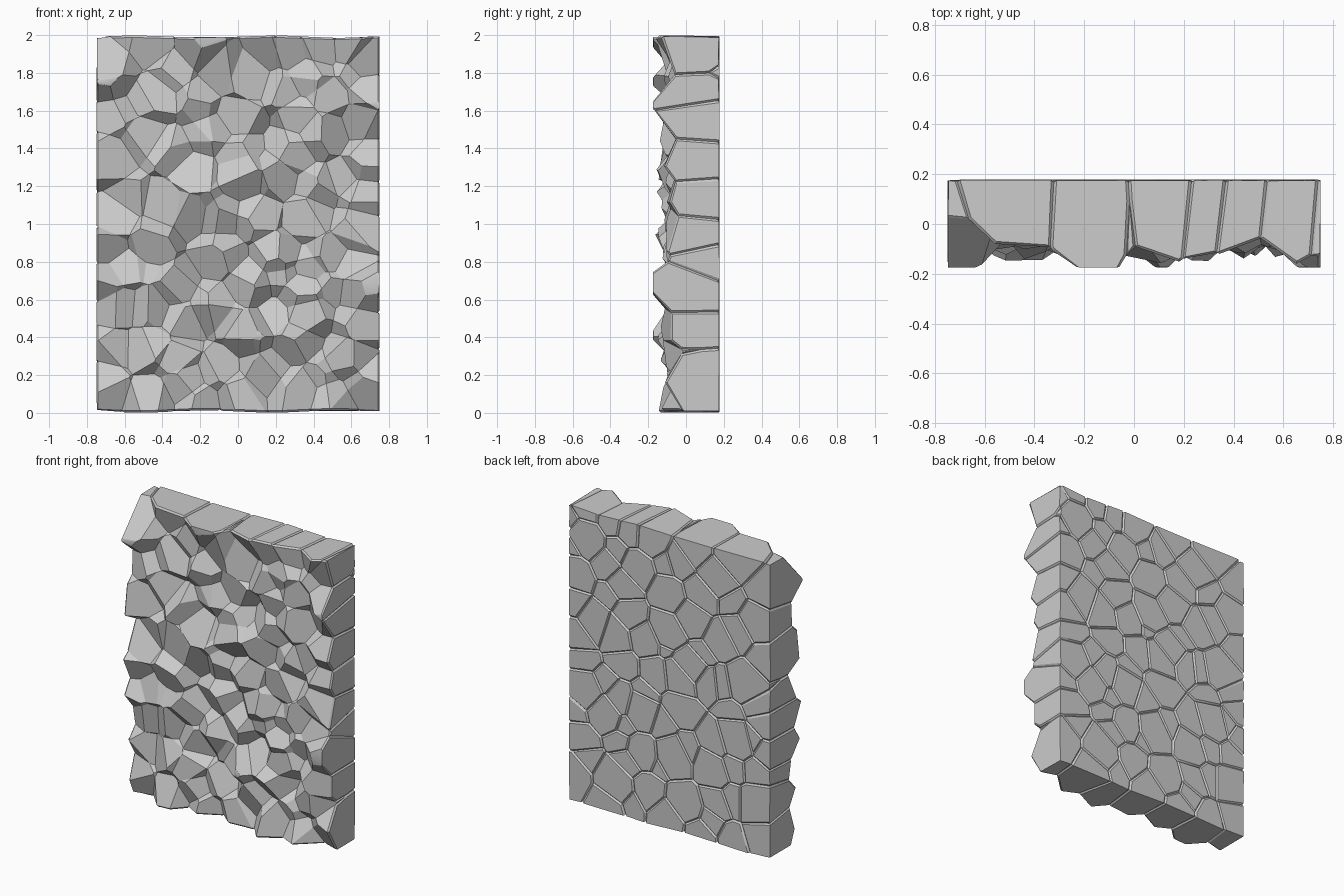
import bpy, bmesh, random
from math import atan2, radians, sin
from mathutils import Vector, Matrix

if "Cube" in bpy.data.objects:
    bpy.data.objects.remove(bpy.data.objects["Cube"])

random.seed(11)
LO = Vector((-0.74, -0.172, 0.012))
HI = Vector((0.74, 0.168, 1.988))
BOX, FRONT, INNER = 0, 1, 2


def scatter(count, y_mid, y_var):
    """Evenly spread random seeds over the panel in one layer."""
    pts = []
    for _ in range(count):
        cands = [Vector((random.uniform(-0.72, 0.72),
                         y_mid + random.uniform(-y_var, y_var),
                         random.uniform(0.03, 1.97))) for _ in range(7)]
        pts.append(max(cands, key=lambda c: min(
            [(c.x - p.x) ** 2 + (c.z - p.z) ** 2 for p in pts] or [1])))
    return pts


# stones that stay, and chipped-away stones in front of them
kept = scatter(86, 0.02, 0.035)
gone = scatter(78, -0.172, 0.035)
seeds = [(p, INNER) for p in kept] + [(p, FRONT) for p in gone]


def cap(bm, verts, no, tag):
    """Close a planar cut with one convex face."""
    mid = sum((v.co for v in verts), Vector()) / len(verts)
    u = no.orthogonal().normalized()
    w = no.cross(u)
    verts.sort(key=lambda v: atan2((v.co - mid).dot(w), (v.co - mid).dot(u)))
    if not bm.faces.get(verts):
        bm.faces.new(verts).material_index = tag


def stone(seed):
    """One convex cell, cut from the panel block by planes to its neighbours."""
    bm = bmesh.new()
    mid, size = (LO + HI) / 2, HI - LO
    bmesh.ops.create_cube(bm, size=1, matrix=Matrix.Translation(mid) @ Matrix.Diagonal((*size, 1)))
    for p, tag in sorted(seeds, key=lambda s: (s[0] - seed).length):
        if p is seed:
            continue
        co, no = (p + seed) / 2, (p - seed).normalized()
        if all((v.co - co).dot(no) < 1e-4 for v in bm.verts):
            continue
        geom = bm.verts[:] + bm.edges[:] + bm.faces[:]
        res = bmesh.ops.bisect_plane(bm, geom=geom, dist=1e-5, plane_co=co,
                                     plane_no=no, clear_outer=True)
        rim = [v for v in res['geom_cut'] if isinstance(v, bmesh.types.BMVert)]
        if len(rim) > 2:
            cap(bm, rim, no, tag)
    bm.normal_update()
    for f in bm.faces:
        if (f.calc_center_median() - seed).dot(f.normal) < 0:
            f.normal_flip()
    # hidden joints go, outer block faces swell slightly to leave mortar cracks
    bmesh.ops.delete(bm, geom=[f for f in bm.faces if f.material_index == INNER],
                     context='FACES')
    bm.normal_update()
    outer = [f for f in bm.faces if f.material_index == BOX]
    if outer:
        ring = bmesh.ops.inset_region(bm, faces=outer, thickness=0.011,
                                      depth=random.uniform(0.008, 0.011),
                                      use_boundary=True, use_even_offset=False)
        for f in outer + ring['faces']:
            f.smooth = True
    for f in bm.faces:
        f.material_index = 0
    return bm


# join all stones into one rock panel
wall = bmesh.new()
for k in kept:
    cell = stone(k)
    me = bpy.data.meshes.new("cell")
    cell.to_mesh(me)
    cell.free()
    wall.from_mesh(me)
    bpy.data.meshes.remove(me)
bmesh.ops.remove_doubles(wall, verts=wall.verts[:], dist=0.0005)
for v in wall.verts:
    v.co.x = max(-0.75, min(0.75, v.co.x))
    v.co.y = max(-0.175, min(0.178, v.co.y))
    v.co.z = max(0.0, min(2.0, v.co.z))
    # gentle waves along the top and bottom edges
    v.co.z += 0.006 * (sin(v.co.x * 9) - 1) * (v.co.z - 1)
# crisp cracks, softly shaded stone faces
wall.normal_update()
for e in wall.edges:
    e.smooth = e.calc_face_angle(3.0) < radians(27)
mesh = bpy.data.meshes.new("rock_wall")
wall.to_mesh(mesh)
wall.free()
obj = bpy.data.objects.new("rock_wall", mesh)
bpy.context.collection.objects.link(obj)
